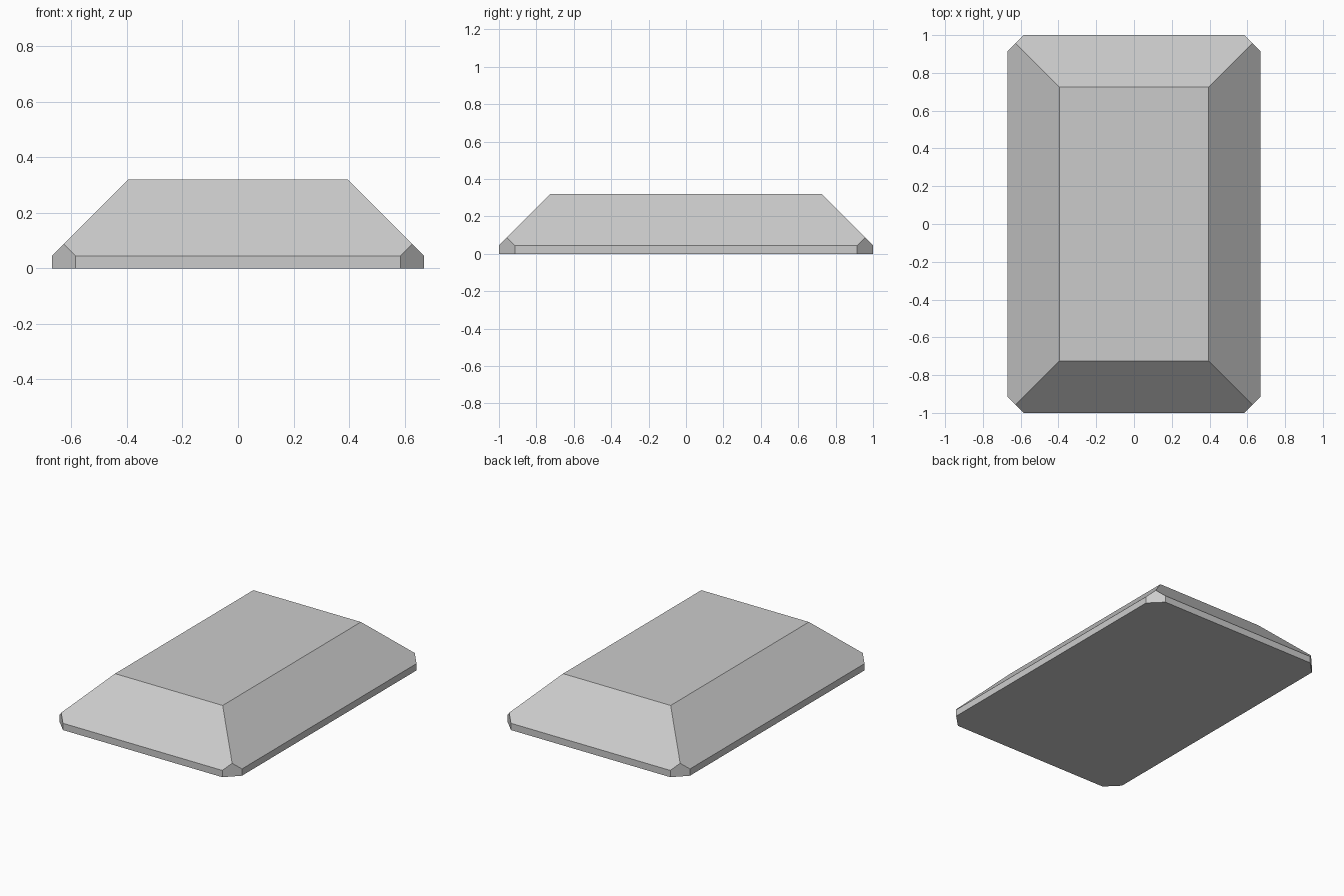
import bpy, bmesh
from mathutils import Vector

if "Cube" in bpy.data.objects:
    bpy.data.objects.remove(bpy.data.objects["Cube"])

HX, HY = 0.67, 1.0       # half footprint
BAND, TOP = 0.045, 0.32  # height of upright rim, total height
CORNER = 0.085           # vertical corner cut
SLOPE = TOP - BAND       # 45 degree sides

bm = bmesh.new()

# Footprint, raised to the rim, then drawn in to the flat top
base = bm.faces.new([bm.verts.new((x * HX, y * HY, 0))
                     for x, y in ((-1, -1), (1, -1), (1, 1), (-1, 1))])


def raise_face(face, height, inset):
    geom = bmesh.ops.extrude_face_region(bm, geom=[face], use_keep_orig=True)["geom"]
    for v in (g for g in geom if isinstance(g, bmesh.types.BMVert)):
        v.co.x -= inset * (1 if v.co.x > 0 else -1)
        v.co.y -= inset * (1 if v.co.y > 0 else -1)
        v.co.z += height
    return next(g for g in geom if isinstance(g, bmesh.types.BMFace))


rim = raise_face(base, BAND, 0)
raise_face(rim, SLOPE, SLOPE)
bmesh.ops.delete(bm, geom=[rim], context='FACES_ONLY')

# Slice the four corners off vertically
for sx in (-1, 1):
    for sy in (-1, 1):
        cut = bmesh.ops.bisect_plane(
            bm, geom=bm.verts[:] + bm.edges[:] + bm.faces[:],
            plane_co=Vector((sx * (HX - CORNER), sy * HY, 0)),
            plane_no=Vector((sx, sy, 0)).normalized(), clear_outer=True)
        edges = [g for g in cut["geom_cut"] if isinstance(g, bmesh.types.BMEdge)]
        bmesh.ops.holes_fill(bm, edges=edges, sides=0)

bmesh.ops.recalc_face_normals(bm, faces=bm.faces[:])
mesh = bpy.data.meshes.new("bevelled_slab")
bm.to_mesh(mesh)
bm.free()
slab = bpy.data.objects.new("bevelled_slab", mesh)
bpy.context.collection.objects.link(slab)
